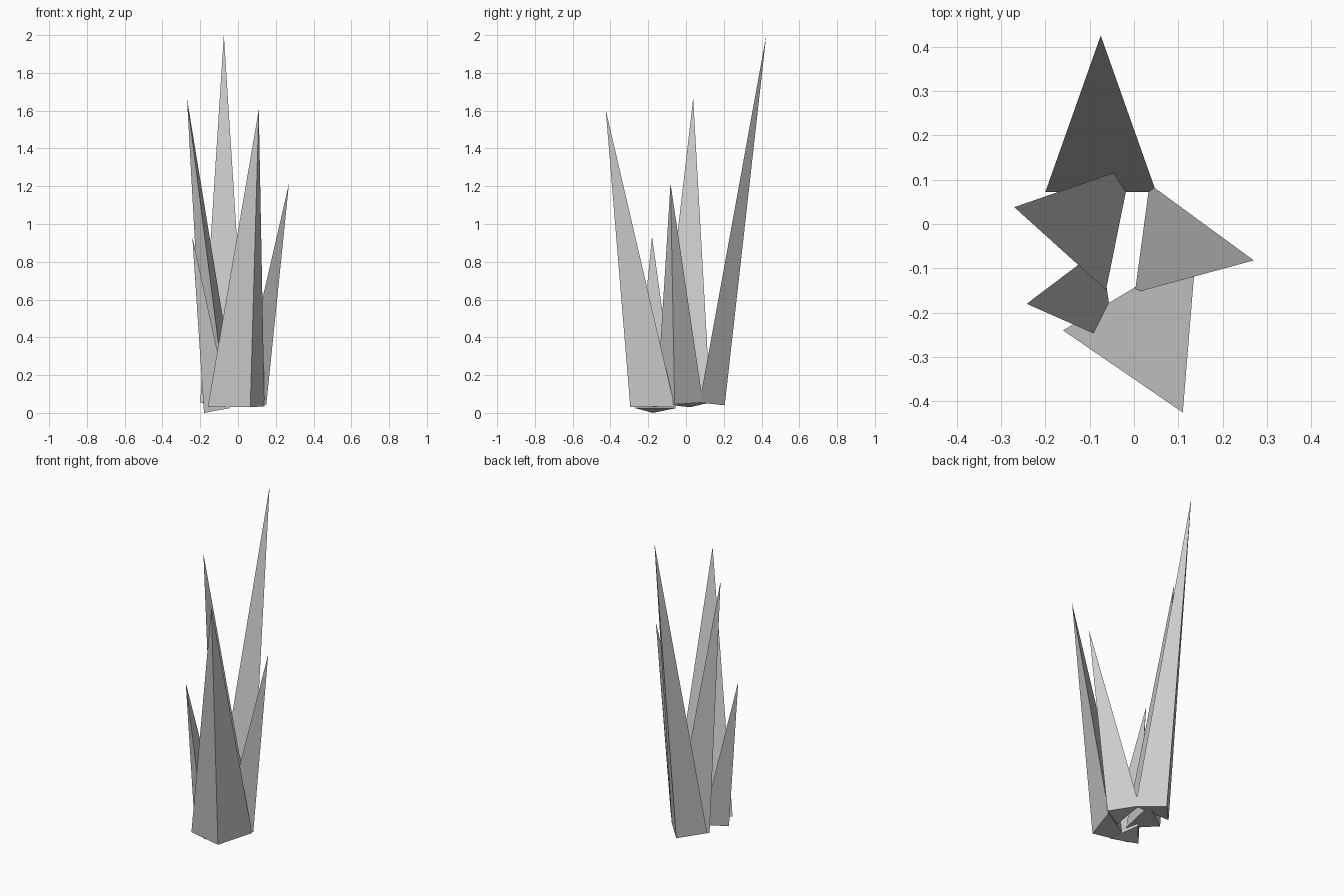
import bpy
import bmesh
from mathutils import Vector

cube = bpy.data.objects.get("Cube")
if cube:
    bpy.data.objects.remove(cube, do_unlink=True)

# One plain grey for every spike
grey = bpy.data.materials.new("plain_grey")
grey.use_nodes = True
colour = (0.6, 0.6, 0.6, 1.0)
grey.diffuse_color = colour
grey.node_tree.nodes["Principled BSDF"].inputs["Base Color"].default_value = colour


def spike(name, tip, outer, inner_a, inner_b):
    """Three-sided leaning spike: a closed base triangle drawn up to a tip."""
    bm = bmesh.new()
    base = [bm.verts.new(Vector(p)) for p in (outer, inner_a, inner_b)]
    top = bm.verts.new(Vector(tip))
    bm.faces.new(base)
    for i in range(3):
        bm.faces.new((base[i], base[(i + 1) % 3], top))
    bmesh.ops.recalc_face_normals(bm, faces=bm.faces)
    mesh = bpy.data.meshes.new(name)
    bm.to_mesh(mesh)
    bm.free()
    mesh.materials.append(grey)
    obj = bpy.data.objects.new(name, mesh)
    bpy.context.collection.objects.link(obj)
    return obj


# Ring of blades leaning outwards, each with its flat side facing the middle
spike("back_spike", (-0.075, 0.425, 2.0), (-0.075, 0.205, 0.04),
      (-0.2, 0.072, 0.055), (0.05, 0.072, 0.055))
spike("front_spike", (0.11, -0.425, 1.605), (0.065, -0.295, 0.03),
      (-0.16, -0.24, 0.03), (0.14, -0.06, 0.035))
spike("left_spike", (0.27, -0.082, 1.215), (0.15, -0.06, 0.045),
      (0.035, 0.09, 0.055), (0.002, -0.155, 0.05))
spike("right_spike", (-0.27, 0.038, 1.665), (-0.18, 0.02, 0.03),
      (-0.007, 0.129, 0.055), (-0.063, -0.149, 0.05))
spike("small_right_spike", (-0.242, -0.18, 0.935), (-0.18, -0.175, 0.0),
      (-0.043, -0.268, 0.025), (-0.075, -0.054, 0.025))
